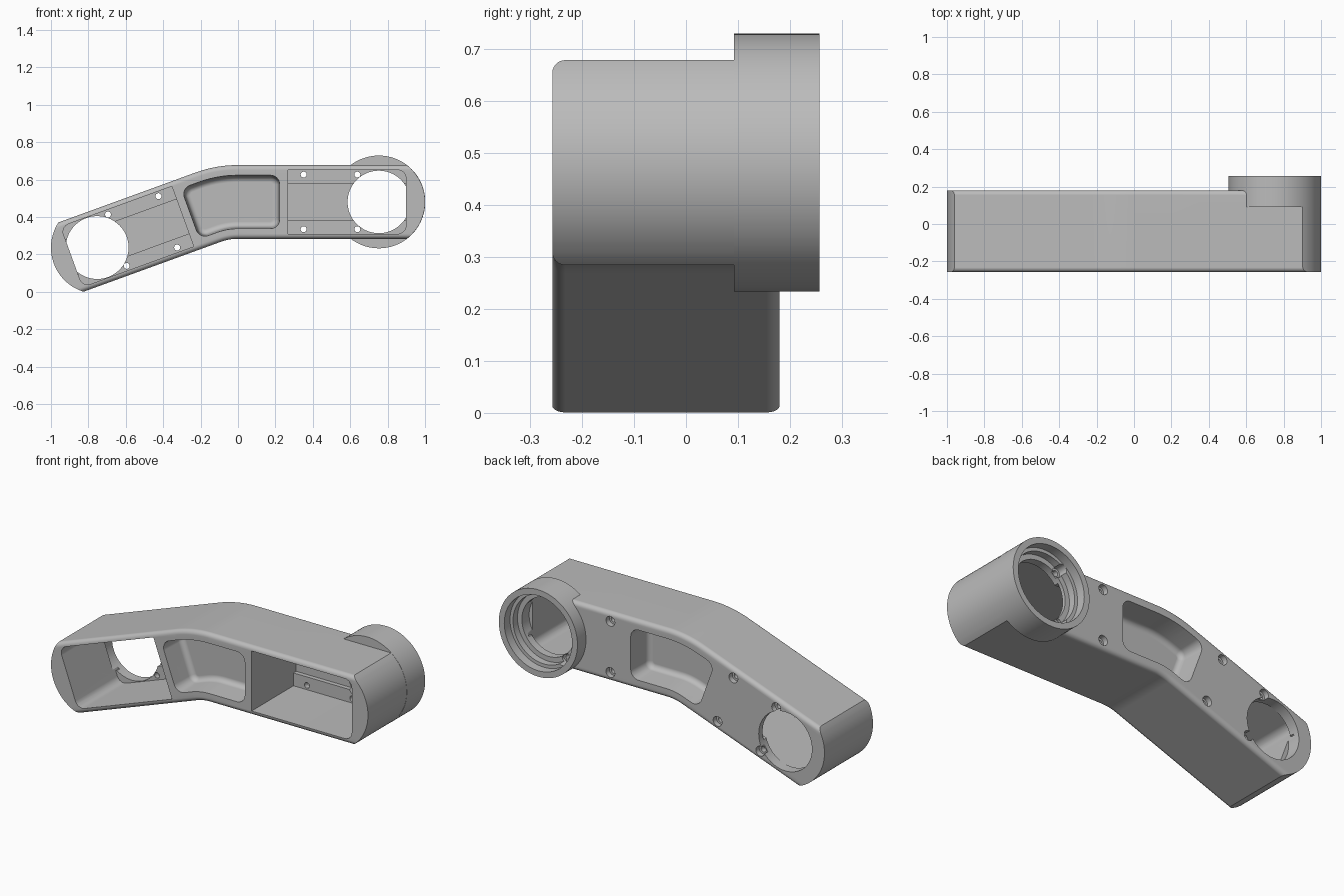
import bpy, bmesh, math
from mathutils import Vector

if "Cube" in bpy.data.objects:
    bpy.data.objects.remove(bpy.data.objects["Cube"], do_unlink=True)

# Bent centre line: tilted straight, arc, level straight
TILT = math.radians(20)
LEFT, RIGHT = Vector((-0.753, 0.237)), Vector((0.753, 0.481))
END_R, HALF, FILLET = 0.247, 0.197, 0.025
FRONT, BACK = -0.257, 0.18
rise = RIGHT.y - LEFT.y
tangent = LEFT.x + rise / math.tan(TILT)      # x where the two axes cross
tan_len = abs(tangent)
BEND_R = tan_len / math.tan(TILT / 2)
S1 = rise / math.sin(TILT) - tan_len
S2 = S1 + BEND_R * TILT
TOTAL = S2 + RIGHT.x - (tangent + tan_len)


def at(s, p):
    """Point (x, z) at distance s along the centre line, offset p upward."""
    if s <= S1:
        ang, base = TILT, LEFT + s * Vector((math.cos(TILT), math.sin(TILT)))
    elif s >= S2:
        ang, base = 0, RIGHT + Vector((s - TOTAL, 0))
    else:
        ang = (S2 - s) / BEND_R
        base = Vector((RIGHT.x - (TOTAL - S2), RIGHT.y - BEND_R))
        base = base + BEND_R * Vector((-math.sin(ang), math.cos(ang)))
    return base + p * Vector((-math.sin(ang), math.cos(ang)))


def make(name, rings, cap=True):
    """Loft closed rings of 3D points into a solid."""
    bm = bmesh.new()
    rows = [[bm.verts.new(v) for v in ring] for ring in rings]
    n = len(rows[0])
    for a, b in zip(rows, rows[1:]):
        for i in range(n):
            bm.faces.new((a[i], a[(i + 1) % n], b[(i + 1) % n], b[i]))
    for row in (rows[0], rows[-1]):
        if cap:
            bm.faces.new(row)
        else:  # strips joining the mirrored halves of the ring
            for i in range(n // 2 - 1):
                bm.faces.new((row[i], row[i + 1], row[n - 2 - i], row[n - 1 - i]))
    bmesh.ops.recalc_face_normals(bm, faces=bm.faces)
    mesh = bpy.data.meshes.new(name)
    bm.to_mesh(mesh)
    bm.free()
    ob = bpy.data.objects.new(name, mesh)
    bpy.context.collection.objects.link(ob)
    return ob


def prism(name, outline, y0, y1):
    return make(name, [[(v.x, y, v.y) for v in outline] for y in (y0, y1)])


def disc(center, r, n=96):
    return [center + r * Vector((math.cos(k * math.tau / n), math.sin(k * math.tau / n)))
            for k in range(n)]


def panel(s0, s1, half, radii, steps=1):
    """Rounded rectangle laid along the centre line; radii at s0 and s1 ends."""
    pts = []
    corners = [(s0, -1, radii[0], math.pi), (s1, -1, radii[1], 1.5 * math.pi),
               (s1, 1, radii[1], 0), (s0, 1, radii[0], math.pi / 2)]
    for s, side, r, start in corners:
        cs, cp = s + (r if s == s0 else -r), side * (half - r)
        count = 8 if r else 0
        for k in range(count + 1):
            a = start + math.pi / 2 * k / max(count, 1)
            pts.append((cs + r * math.cos(a), cp + r * math.sin(a)))
    out = []
    for i, (s, p) in enumerate(pts):
        ns, np = pts[(i + 1) % len(pts)]
        cuts = steps if abs(ns - s) > 0.1 else 1
        out += [at(s + (ns - s) * k / cuts, p + (np - p) * k / cuts) for k in range(cuts)]
    return out


def boolean(target, tool, operation):
    mod = target.modifiers.new("boolean", 'BOOLEAN')
    mod.operation, mod.solver, mod.object = operation, 'EXACT', tool
    bpy.context.view_layer.objects.active = target
    bpy.ops.object.modifier_apply(modifier=mod.name)
    bpy.data.objects.remove(tool, do_unlink=True)


# Arm body: rounded section swept along the bend, with round ends
half_section = []
for k in range(7):
    a = math.pi / 2 * k / 6
    half_section.append((-(HALF - FILLET) - FILLET * math.cos(a), FILLET - FILLET * math.sin(a)))
flat = HALF - FILLET
upper = [(-p, d) for p, d in reversed(half_section)]
half_section += [(-flat + 2 * flat * k / 24, 0) for k in range(1, 24)] + upper
section = [(p, FRONT + d) for p, d in half_section]
section += [(p, BACK - d) for p, d in reversed(half_section)]


def end_reach(p):
    return math.sqrt(END_R ** 2 - p ** 2)


def ring(station):
    return [(v.x, y, v.y) for v, y in ((at(station(p), p), y) for p, y in section)]


rings = [ring(lambda p: -end_reach(p))]
for k in range(17):
    rings.append(ring(lambda p, k=k: S1 + (S2 - S1) * k / 16))
rings.append(ring(lambda p: TOTAL + end_reach(p)))
arm = make("arm_link", rings, cap=False)

# Bearing boss on the back of the level end
boolean(arm, prism("boss", disc(RIGHT, END_R + 0.001), 0.092, 0.257), 'UNION')

# Open bays at both ends: deep pocket, recessed middle channel and screw holes
LEDGE, FLOOR = 0.12, 0.145
for flip in (False, True):
    def along(u):
        return TOTAL - u if flip else u

    ends = sorted((along(-0.145), along(0.487)))
    radii = (0, 0.045) if flip else (0.045, 0)
    boolean(arm, prism("bay", panel(*ends, 0.171, radii), -0.4, LEDGE), 'DIFFERENCE')
    boolean(arm, prism("channel", panel(*ends, 0.098, (0, 0)), 0, FLOOR), 'DIFFERENCE')
    for u in (0.115, 0.402):
        for p in (-0.146, 0.146):
            spot = at(along(u), p)
            boolean(arm, prism("screw_hole", disc(spot, 0.016, 20), 0.05, 0.3), 'DIFFERENCE')
            boolean(arm, prism("screw_seat", disc(spot, 0.028, 24), 0.15, 0.3), 'DIFFERENCE')

# Round openings, stepped inside the boss
for name, center, r, y in (("opening_left", LEFT, 0.168, 0.1), ("opening_right", RIGHT, 0.167, 0.1),
                           ("seat_inner", RIGHT, 0.195, 0.165), ("seat_outer", RIGHT, 0.214, 0.205)):
    boolean(arm, prism(name, disc(center, r), y, 0.4), 'DIFFERENCE')

# Dished middle pockets, front and back, with a rounded floor edge
DEPTH, ROUND = 0.15, 0.03
levels = [(0, -0.02), (0, 0), (0.008, DEPTH - ROUND)]
for k in range(1, 6):
    a = math.pi / 2 * k / 5
    levels.append((0.008 + ROUND * (1 - math.cos(a)), DEPTH - ROUND + ROUND * math.sin(a)))
for face, inward in ((FRONT, 1), (BACK, -1)):
    loops = []
    for inset, depth in levels:
        r = 0.05 - inset
        outline = panel(0.53 + inset, TOTAL - 0.53 - inset, 0.143 - inset, (r, r), 16)
        loops.append([(v.x, face + inward * depth, v.y) for v in outline])
    boolean(arm, make("middle_pocket", loops), 'DIFFERENCE')

# Plain grey finish, smooth with crisp edges
grey = bpy.data.materials.new("plain_grey")
grey.use_nodes = True
colour = (0.5, 0.5, 0.5, 1)
grey.diffuse_color = colour
grey.node_tree.nodes["Principled BSDF"].inputs["Base Color"].default_value = colour
arm.data.materials.clear()
arm.data.materials.append(grey)
bpy.ops.object.select_all(action='DESELECT')
arm.select_set(True)
bpy.context.view_layer.objects.active = arm
bpy.ops.object.shade_smooth_by_angle(angle=math.radians(30))
weighted = arm.modifiers.new("even_normals", 'WEIGHTED_NORMAL')
weighted.keep_sharp = True
